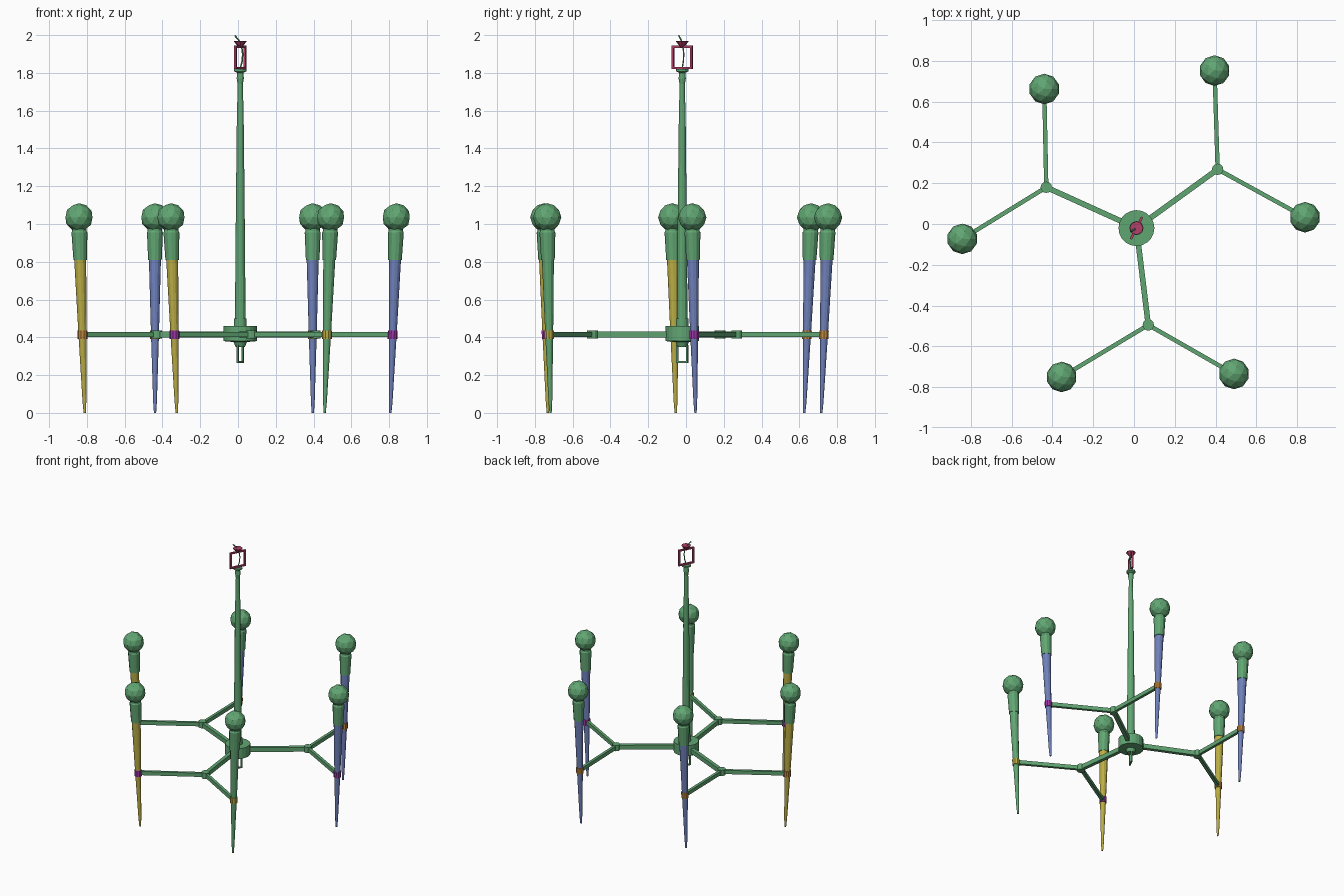
import bpy, bmesh, math
from mathutils import Vector, Matrix

if "Cube" in bpy.data.objects:
    bpy.data.objects.remove(bpy.data.objects["Cube"])


def material(name, rgb):
    m = bpy.data.materials.new(name)
    m.diffuse_color = (*rgb, 1)
    m.use_nodes = True
    m.node_tree.nodes["Principled BSDF"].inputs["Base Color"].default_value = m.diffuse_color
    return m


GREEN = material("green", (0.12, 0.38, 0.17))
YELLOW = material("yellow", (0.50, 0.42, 0.06))
BLUE = material("blue", (0.16, 0.22, 0.50))
PURPLE = material("purple", (0.35, 0.04, 0.40))
ORANGE = material("orange", (0.55, 0.25, 0.05))
CRIMSON = material("crimson", (0.45, 0.05, 0.14))


def finish(name, bm, mat):
    bmesh.ops.recalc_face_normals(bm, faces=bm.faces[:])
    me = bpy.data.meshes.new(name)
    bm.to_mesh(me)
    bm.free()
    me.materials.append(mat)
    ob = bpy.data.objects.new(name, me)
    bpy.context.collection.objects.link(ob)
    return ob


def lathe(name, profile, axis, mat, sides=12):
    """Capped solid of revolution; profile is (radius, z), axis(z) gives the centre."""
    bm = bmesh.new()
    rings = []
    for r, z in profile:
        c = axis(z)
        rings.append([bm.verts.new(c + Vector((r * math.cos(a), r * math.sin(a), 0)))
                      for a in (math.tau * i / sides for i in range(sides))])
    for a, b in zip(rings, rings[1:]):
        for i in range(sides):
            j = (i + 1) % sides
            bm.faces.new((a[i], a[j], b[j], b[i]))
    bm.faces.new(rings[0])
    bm.faces.new(rings[-1])
    return finish(name, bm, mat)


def bar(name, p, q, width, height, mat):
    """Horizontal rectangular bar from p to q."""
    d = q - p
    bm = bmesh.new()
    bmesh.ops.create_cube(bm, size=1, matrix=Matrix.Translation((p + q) / 2)
                          @ Matrix.Rotation(math.atan2(d.y, d.x), 4, 'Z')
                          @ Matrix.Diagonal((d.length, width, height, 1)))
    return finish(name, bm, mat)


def frame(name, z0, z1, half, t, depth, mat):
    """Open rectangular hanging link, turned to the link direction."""
    bm = bmesh.new()
    zc, h = (z0 + z1) / 2, z1 - z0
    turn = Matrix.Translation((CX, CY, zc)) @ Matrix.Rotation(LINK, 4, 'Z')
    for x, z, sx, sz in ((-half + t / 2, 0, t, h), (half - t / 2, 0, t, h),
                         (0, (h - t) / 2, 2 * half - 2 * t, t),
                         (0, (t - h) / 2, 2 * half - 2 * t, t)):
        bmesh.ops.create_cube(bm, size=1, matrix=turn @ Matrix.Translation((x, 0, z))
                              @ Matrix.Diagonal((sx, depth, sz, 1)))
    return finish(name, bm, mat)


CX, CY, ARM_Z = 0.012, -0.02, 0.415
LINK = math.radians(63)
centre = lambda z: Vector((CX, CY, z))

# Central hub and tapered stem
lathe("hub", [(0.025, 0.35), (0.035, 0.375), (0.088, 0.38), (0.088, 0.46), (0.034, 0.46),
              (0.034, 0.5)], centre, GREEN, 20)
lathe("stem", [(0.028, 0.5), (0.025, 0.9), (0.019, 1.5), (0.014, 1.74), (0.019, 1.77),
               (0.017, 1.8), (0.032, 1.808), (0.032, 1.82)], centre, GREEN, 12)

# Links below the hub and at the top
frame("lower_link", 0.265, 0.36, 0.034, 0.01, 0.01, GREEN)
frame("upper_link", 1.82, 1.945, 0.061, 0.012, 0.012, CRIMSON)

# Ceiling cup and hook wire
lathe("ceiling_cup", [(0.008, 1.933), (0.033, 1.966), (0.033, 1.97)], centre, CRIMSON, 8)
cu = bpy.data.curves.new("hook_wire", 'CURVE')
cu.dimensions = '3D'
cu.bevel_depth, cu.bevel_resolution = 0.004, 1
sp = cu.splines.new('POLY')
pts = [(0.0, 1.825), (0.012, 1.86), (0.016, 1.90), (0.008, 1.945), (-0.012, 1.975), (-0.036, 1.997)]
sp.points.add(len(pts) - 1)
for s, (d, z) in zip(sp.points, pts):
    s.co = (CX + d * 0.8, CY + d * 0.5, z, 1)
cu.materials.append(GREEN)
bpy.context.collection.objects.link(bpy.data.objects.new("hook_wire", cu))

# Three forked arms: fork point, then (lamp top, candle colour, collar colour) for each tip
ARMS = [((-0.43, 0.18), [((-0.44, 0.662), BLUE, ORANGE), ((-0.842, -0.073), YELLOW, ORANGE)]),
        ((0.41, 0.268), [((0.395, 0.752), BLUE, ORANGE), ((0.838, 0.033), BLUE, PURPLE)]),
        ((0.07, -0.495), [((-0.355, -0.75), YELLOW, PURPLE), ((0.49, -0.735), GREEN, YELLOW)])]

for fork, tips in ARMS:
    f = Vector((*fork, ARM_Z))
    bar("main_arm", centre(ARM_Z), f, 0.027, 0.034, GREEN)
    lathe("fork_joint", [(0.028, -0.022), (0.028, 0.022)],
          lambda z: f + Vector((0, 0, z)), GREEN, 12)
    for top, candle_mat, collar_mat in tips:
        t = Vector((*top, 1.035))
        # Each lamp leans slightly away from its fork toward the top
        lean = Vector((t.x - f.x, t.y - f.y, 0)).normalized() * 0.036
        axis = lambda z: Vector((t.x, t.y, z)) - lean * (1.035 - z) / 1.035
        bar("branch_arm", f, axis(ARM_Z), 0.021, 0.029, GREEN)
        lathe("candle", [(0.006, 0), (0.010, 0.06), (0.021, ARM_Z), (0.032, 0.82)],
              axis, candle_mat)
        lathe("collar", [(0.026, 0.392), (0.026, 0.437)], axis, collar_mat, 10)
        lathe("lamp_socket", [(0.036, 0.81), (0.042, 0.955), (0.038, 0.962), (0.038, 0.975)],
              axis, GREEN)
        bm = bmesh.new()
        bmesh.ops.create_icosphere(bm, subdivisions=2, radius=0.075,
                                   matrix=Matrix.Translation(t))
        finish("bulb", bm, GREEN)
